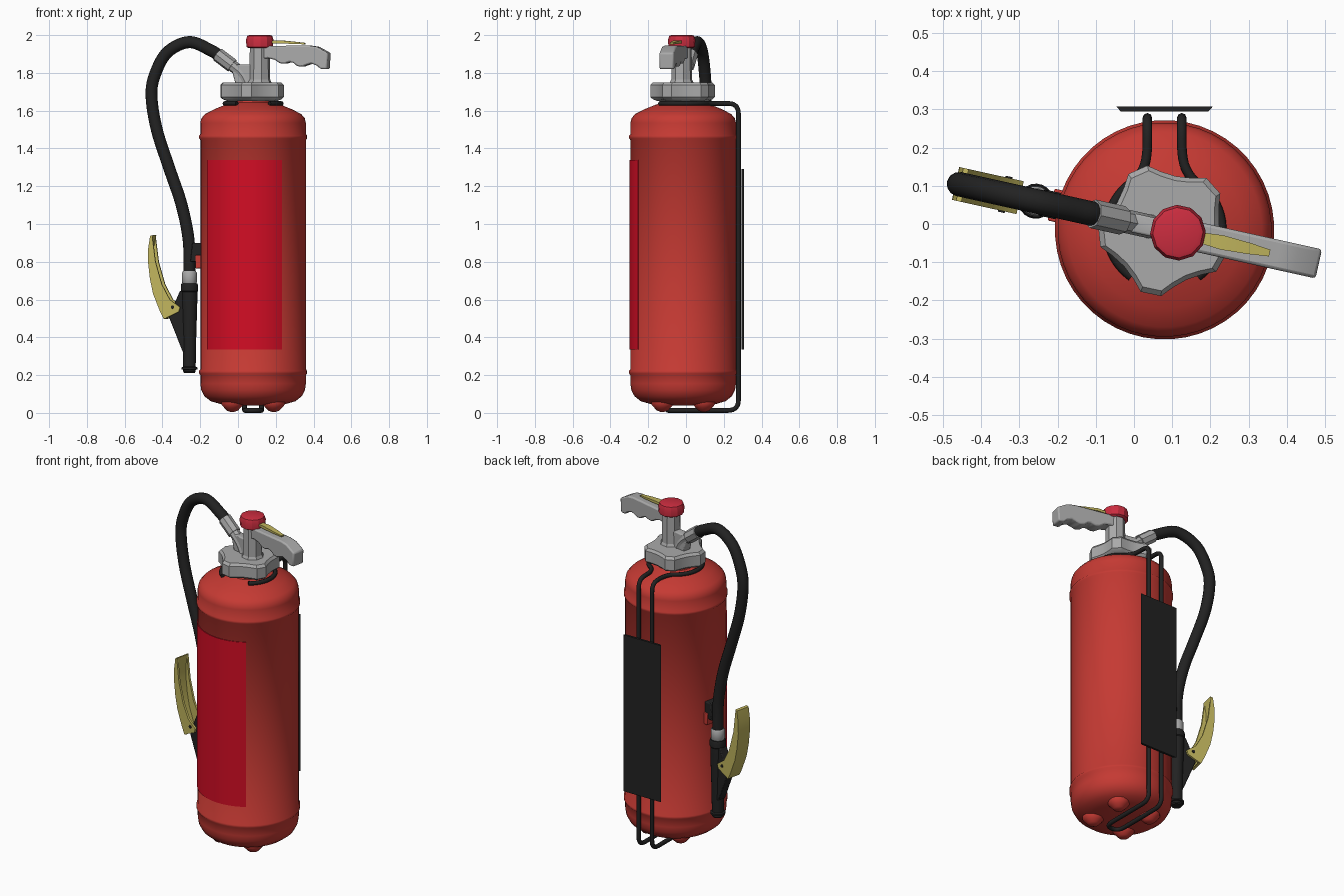
import bpy, bmesh, math
from mathutils import Vector, Matrix

if "Cube" in bpy.data.objects:
    bpy.data.objects.remove(bpy.data.objects["Cube"])

def mat(name, r, g, b):
    m = bpy.data.materials.new(name)
    m.diffuse_color = (r, g, b, 1)
    m.use_nodes = True
    m.node_tree.nodes["Principled BSDF"].inputs["Base Color"].default_value = m.diffuse_color
    return m

RED = mat("body red", 0.56, 0.042, 0.033)
LABEL = mat("label red", 0.65, 0.004, 0.018)
CAP = mat("cap red", 0.60, 0.026, 0.05)
GREY = mat("metal grey", 0.40, 0.40, 0.40)
BLACK = mat("rubber black", 0.016, 0.016, 0.016)
YELLOW = mat("lever yellow", 0.53, 0.46, 0.11)

# Body axis frame, and the tilted plane that holds valve, hose and handle
AXIS = Matrix.Translation((0.08, -0.015, 0))
ANG = math.radians(-12.5)
PLANE = AXIS @ Matrix.Rotation(ANG, 4, 'Z')

def S(x):
    """front-view x -> distance along the valve plane"""
    return (x - 0.08) / math.cos(ANG)

def finish(name, me, m, frame, bevel=0, angle=40):
    ob = bpy.data.objects.new(name, me)
    bpy.context.collection.objects.link(ob)
    me.materials.clear()
    me.materials.append(m)
    me.transform(frame)
    bm = bmesh.new()
    bm.from_mesh(me)
    bmesh.ops.recalc_face_normals(bm, faces=bm.faces)
    bm.to_mesh(me)
    bm.free()
    if bevel:
        b = ob.modifiers.new("bevel", 'BEVEL')
        b.width, b.segments, b.limit_method = bevel, 2, 'ANGLE'
    bpy.ops.object.select_all(action='DESELECT')
    ob.select_set(True)
    bpy.context.view_layer.objects.active = ob
    bpy.ops.object.shade_smooth_by_angle(angle=math.radians(angle))
    return ob

def loft(name, rings, m, frame, **kw):
    """skin equal-length rings of points, capped at both ends"""
    n = len(rings[0])
    faces = [(k*n+i, k*n+(i+1) % n, (k+1)*n+(i+1) % n, (k+1)*n+i)
             for k in range(len(rings)-1) for i in range(n)]
    faces += [tuple(range(n))[::-1], tuple(range((len(rings)-1)*n, len(rings)*n))]
    me = bpy.data.meshes.new(name)
    me.from_pydata([p for r in rings for p in r], [], faces)
    return finish(name, me, m, frame, **kw)

def lathe(name, profile, m, seg=24, frame=AXIS, s=0, **kw):
    circ = [math.tau*(i+.5)/seg for i in range(seg)]
    return loft(name, [[(s+r*math.cos(a), r*math.sin(a), z) for a in circ]
                       for r, z in profile], m, frame, **kw)

def plate(name, outline, width, m, t=0, **kw):
    """extrude a front-view (x, z) outline across the valve plane"""
    return loft(name, [[(S(x), t+d*width/2, z) for x, z in outline] for d in (-1, 1)],
                m, PLANE, **kw)

def tube(name, pts, r, m, frame=PLANE, res=4, **kw):
    cu = bpy.data.curves.new(name, 'CURVE')
    cu.dimensions, cu.bevel_depth, cu.bevel_resolution, cu.use_fill_caps = '3D', r, res, True
    sp = cu.splines.new('POLY')
    sp.points.add(len(pts)-1)
    for q, p in zip(sp.points, pts):
        q.co = (*p, 1)
    tmp = bpy.data.objects.new(name+"_path", cu)
    bpy.context.collection.objects.link(tmp)
    me = bpy.data.meshes.new_from_object(tmp.evaluated_get(bpy.context.evaluated_depsgraph_get()))
    bpy.data.objects.remove(tmp)
    return finish(name, me, m, frame, **kw)

def spline(pts, n=8):
    """Catmull-Rom samples"""
    P = [Vector(p) for p in pts]
    P = [2*P[0]-P[1]] + P + [2*P[-1]-P[-2]]
    out = []
    for a, b, c, d in zip(P, P[1:], P[2:], P[3:]):
        for i in range(n):
            t = i/n
            out.append(.5*(2*b+(c-a)*t+(2*a-5*b+4*c-d)*t*t+(3*b-a-3*c+d)*t**3))
    return out + [P[-2]]

def rounded(pts, r):
    """polyline with rounded corners"""
    P = [Vector(p) for p in pts]
    out = [P[0]]
    for a, b, c in zip(P, P[1:], P[2:]):
        u = b+(a-b).normalized()*min(r, (a-b).length*.45)
        v = b+(c-b).normalized()*min(r, (c-b).length*.45)
        out += [u*(1-t)**2+b*2*t*(1-t)+v*t*t for t in (0, .25, .5, .75, 1)]
    return out + [P[-1]]

# Cylinder with pressed rings, and its feet
lathe("tank", [(.08, .04), (.17, .046), (.225, .062), (.258, .088), (.275, .12), (.28, .155),
               (.28, .2), (.287, .209), (.287, .222), (.28, .231), (.28, 1.445), (.287, 1.454),
               (.287, 1.467), (.28, 1.476), (.28, 1.535), (.274, 1.56), (.255, 1.582),
               (.205, 1.608), (.15, 1.63), (.11, 1.642), (.1, 1.67)], RED, 48)
for k in range(4):
    a = math.radians(45+90*k)
    f = AXIS @ Matrix.Translation((.155*math.cos(a), .155*math.sin(a), 0))
    lathe("foot_%d" % k, [(.012, .006), (.03, .012), (.045, .028), (.06, .045), (.06, .06)],
          RED, 16, f, angle=60)

# Front label wrapped on the tank
arc = [math.radians(211+91.4*i/24) for i in range(25)]
loft("label", [[(r*math.cos(a), r*math.sin(a), z) for r, z in
                ((.278, .335), (.2835, .335), (.2835, 1.34), (.278, 1.34))] for a in arc], LABEL, AXIS)

# Hanger wire: round the neck, down the back, under the base
half = [(.15*math.cos(math.radians(d)), .15*math.sin(math.radians(d)), 1.638)
        for d in range(235, 117, -9)]
half += [(-.045, .18, 1.638), (-.045, .293, 1.638), (-.045, .293, .013), (-.045, -.08, .013)]
wire = half + [(-x, y, z) for x, y, z in reversed(half)]
tube("hanger_wire", rounded(wire, .055), .0125, BLACK, AXIS, res=2, angle=60)

# Back plate
loft("back_plate", [[(x0, y, .335), (x1, y, .335), (x1, y, 1.29), (x0, y, 1.29)]
                    for x0, x1, y in ((-.035, .195, .295), (-.047, .207, .308))],
     BLACK, Matrix())

# Five-lobed collar nut
star = [(r, math.radians(42+72*k+d)) for k in range(5)
        for d, r in ((-9, .174), (9, .174), (20, .153), (36, .143), (52, .153))]
loft("collar_nut", [[(r*q*math.cos(a), r*q*math.sin(a), z) for r, a in star]
                    for q, z in ((.8, 1.652), (.92, 1.66), (1, 1.672), (1, 1.735), (.92, 1.75))],
     GREY, AXIS, angle=20)

# Valve stem, spout and cap
SC = S(.115)
lathe("valve_stem", [(.068, 1.74), (.056, 1.765), (.053, 1.945)], GREY, 8, PLANE, SC, angle=20)
plate("valve_web", [(-.01, 1.745), (.12, 1.745), (.12, 1.845), (.0, 1.845), (-.03, 1.82)],
      .05, GREY, bevel=.006)
tube("spout", rounded([(S(.05), 0, 1.74), (S(.02), 0, 1.80), (S(-.06), 0, 1.86)], .04),
     .031, GREY, res=2, angle=30)
tube("hose_ferrule", [(S(-.03), 0, 1.838), (S(-.108), 0, 1.897)], .038, GREY, res=2, angle=30)
lathe("red_cap", [(.06, 1.932), (.07, 1.938), (.073, 1.975), (.066, 1.996), (.055, 2.0)],
      CAP, 12, PLANE, SC, angle=25)

# Carrying handle with finger grips
plate("carry_handle", [(.12, 1.942), (.2, 1.943), (.38, 1.945), (.425, 1.938), (.484, 1.905),
                       (.479, 1.82), (.445, 1.82), (.425, 1.838), (.395, 1.85), (.37, 1.842),
                       (.345, 1.832), (.32, 1.836), (.3, 1.853), (.28, 1.858), (.255, 1.849),
                       (.23, 1.85), (.2, 1.87), (.165, 1.878), (.12, 1.87)],
      .078, GREY, bevel=.008)
# Yellow safety tab lying above the handle
loft("safety_tab", [[(S(x), -w, z-h), (S(x), w, z-h), (S(x), w, z+h), (S(x), -w, z+h)]
                    for x, w, z, h in ((.16, .013, 1.962, .007), (.23, .019, 1.964, .008),
                                       (.3, .015, 1.959, .006), (.355, .009, 1.955, .004))],
     YELLOW, PLANE)

# Hose
path = [(-.1, 1.89), (-.14, 1.917), (-.257, 1.963), (-.373, 1.91), (-.438, 1.795), (-.458, 1.68),
        (-.43, 1.5), (-.362, 1.29), (-.3, 1.106), (-.262, .92), (-.257, .74)]
tube("hose", spline([(S(x), 0, z) for x, z in path]), .032, BLACK, angle=60)

# Spray gun on the hose end
G = S(-.257)
lathe("gun_ferrule", [(.036, .685), (.039, .69), (.039, .742), (.034, .75)], GREY, 20, PLANE, G)
lathe("gun_barrel", [(.028, .212), (.033, .218), (.033, .228), (.042, .231), (.042, .241),
                     (.033, .245), (.036, .4), (.042, .6), (.042, .64), (.046, .645),
                     (.046, .675), (.042, .685)], BLACK, 20, PLANE, G, angle=30)
plate("gun_bracket", [(-.257, .66), (-.303, .645), (-.362, .51), (-.29, .328), (-.257, .3)],
      .052, BLACK, bevel=.005)

# Yellow squeeze lever: a channel made of a curved back and two cheeks
outer = [(-.456, .937), (-.466, .87), (-.467, .8), (-.457, .71), (-.44, .63), (-.405, .54), (-.384, .497)]
inner = [(-.305, .535), (-.298, .56), (-.352, .6), (-.394, .68), (-.428, .8), (-.445, .937)]
plate("lever_back", outer + [(x+.014, z+.004) for x, z in reversed(outer)], .086, YELLOW)
for side in (-1, 1):
    plate("lever_cheek_%s" % ("front" if side < 0 else "back"), outer+inner, .012, YELLOW, t=side*.038)
tube("lever_pivot", [(S(-.337), -.048, .56), (S(-.337), .048, .56)], .009, BLACK)

# Hose clip on the tank
plate("hose_clip", [(-.245, .8), (-.18, .8), (-.18, .9), (-.235, .9)], .07, BLACK, bevel=.005)
plate("clip_bracket", [(-.217, .765), (-.17, .765), (-.17, .835), (-.217, .835)], .085, RED, bevel=.004)
